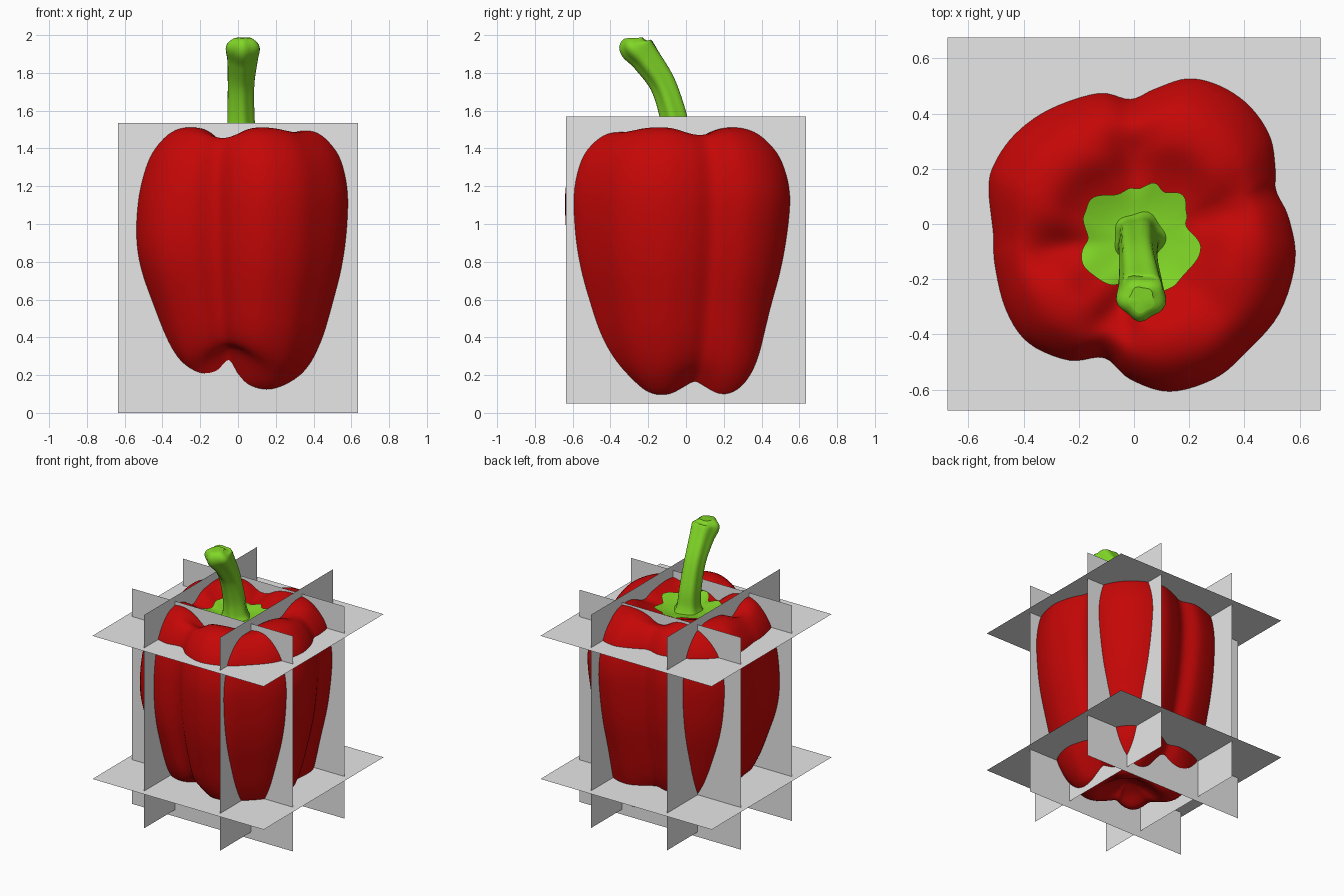
import bpy, bmesh, math
from mathutils import Vector

if "Cube" in bpy.data.objects:
    bpy.data.objects.remove(bpy.data.objects["Cube"])

def material(name, rgb):
    m = bpy.data.materials.new(name)
    m.diffuse_color = (*rgb, 1)
    m.use_nodes = True
    m.node_tree.nodes["Principled BSDF"].inputs["Base Color"].default_value = m.diffuse_color
    return m

RED = material("pepper red", (0.56, 0.002, 0.002))
GREEN = material("stem green", (0.22, 0.68, 0.02))
GREY = material("plane grey", (0.80, 0.80, 0.80))

def add_object(name, bm, mat, smooth=True):
    bmesh.ops.recalc_face_normals(bm, faces=bm.faces)
    me = bpy.data.meshes.new(name)
    bm.to_mesh(me)
    bm.free()
    me.materials.append(mat)
    for p in me.polygons:
        p.use_smooth = smooth
    ob = bpy.data.objects.new(name, me)
    bpy.context.collection.objects.link(ob)
    return ob

def spline(pts, t, closed=False):
    """Catmull-Rom point at parameter t (one unit per control point)."""
    n = len(pts)
    i = math.floor(t)
    f = t - i
    g = lambda k: Vector(pts[k % n] if closed else pts[max(0, min(n - 1, k))])
    a, b, c, d = (g(i + k) for k in (-1, 0, 1, 2))
    return 0.5 * (2 * b + (c - a) * f + (2 * a - 5 * b + 4 * c - d) * f * f
                  + (3 * b - a - 3 * c + d) * f ** 3)

def skin(rings, close_start=True, close_end=True):
    """Join rings of points; the first and last may be capped with a fan."""
    bm = bmesh.new()
    vr = [[bm.verts.new(p) for p in r] for r in rings]
    n = len(vr[0])
    for a, b in zip(vr, vr[1:]):
        for i in range(n):
            j = (i + 1) % n
            bm.faces.new((a[i], a[j], b[j], b[i]))
    for ring, do in ((vr[0], close_start), (vr[-1], close_end)):
        if do:
            c = bm.verts.new(sum((v.co for v in ring), Vector()) / n)
            for i in range(n):
                bm.faces.new((ring[i], ring[(i + 1) % n], c))
    return bm

# Pepper: lobed outline seen from above, and a profile (scale, height)
CENTRE = Vector((0.02, -0.05))
OUTLINE = [(.583, -.134), (.56, .02), (.513, .12), (.51, .19), (.49, .31), (.417, .42),
           (.31, .495), (.193, .523), (.074, .487), (-.013, .451), (-.128, .473),
           (-.305, .415), (-.43, .325), (-.505, .217), (-.525, .126), (-.507, -.036),
           (-.50, -.145), (-.457, -.307), (-.377, -.426), (-.233, -.491), (-.107, -.484),
           (-.016, -.56), (.128, -.606), (.29, -.56), (.40, -.47), (.525, -.325)]
PROFILE = [(0, 1.41), (.2, 1.415), (.4, 1.45), (.6, 1.51), (.78, 1.495), (.92, 1.42),
           (1.01, 1.32), (1.06, 1.16), (1.05, .96), (1.01, .78), (.94, .6), (.85, .4),
           (.75, .25), (.64, .15), (.52, .09), (.38, .09), (.2, .16), (0, .20)]
GROOVES = [(18, .6), (94, .8), (187, .8), (254, 1.0), (-45, .35)]  # angle, depth

def bell(x, width):
    return math.exp(-(x / width) ** 2)

def angle_gap(a, b):
    return (a - b + 180) % 360 - 180

def pepper_point(u, t, lift=0):
    d = spline(OUTLINE, u, True) - CENTRE
    ang = math.degrees(math.atan2(d.y, d.x))
    near = lambda a, w: bell(angle_gap(ang, a), w)
    s, z = spline(PROFILE, t)
    s = max(s, 0)
    bulge = (1 + .09 * near(212, 32) * bell(z - .85, .35)
             + .07 * near(50, 25) * bell(z - .2, .2) + .02 * near(50, 30) * bell(z - 1.15, .2))
    rim = bell(s - .6, .2)
    if t < 8:      # grooves run into the crown
        z -= .09 * rim * sum(w * near(a, 15) for a, w in GROOVES)
    else:          # lobes at the bottom end at different heights
        z += rim * (.12 * sum(w * near(a, 22) for a, w in GROOVES if a > 0)
                    + .06 * near(225, 40) + .10 * near(276, 24) - .05 * near(50, 25)
                    + .03 * near(-50, 20))
    p = CENTRE + d * s * bulge
    return Vector((p.x, p.y, z + lift))

N = 130
us = [len(OUTLINE) * i / N for i in range(N)]
last = len(PROFILE) - 1
ts = [.15 + (last - .3) * k / 75 for k in range(76)]
add_object("pepper_body", skin([[pepper_point(u, t) for u in us] for t in ts]), RED)

# Calyx: ragged green patch lying on the sunken crown
def calyx_edge(u):
    a = 2 * math.pi * u / len(OUTLINE)
    return 1.83 + .10 * math.cos(6 * a + .6) + .06 * math.cos(11 * a) - .15 * math.sin(a)

add_object("calyx", skin([[pepper_point(u, .15 + (calyx_edge(u) - .15) * k / 8, .012)
                           for u in us] for k in range(9)], True, False), GREEN)

# Stem: ribbed tube bending to the front; path points with radius
PATH = [(.02, -.05, 1.41, .10), (.017, -.052, 1.46, .078), (.014, -.065, 1.57, .070),
        (.015, -.120, 1.74, .068), (.024, -.205, 1.87, .077), (.027, -.265, 1.945, .086),
        (.027, -.273, 1.985, .045)]
rings = []
for k in range(37):
    t = (len(PATH) - 1) * k / 36
    p = spline(PATH, t)
    tangent = (spline(PATH, min(t + .1, 6)) - spline(PATH, max(t - .1, 0))).to_3d().normalized()
    tangent = tangent.lerp(Vector((0, 0, 1)), .6 * (t / 6) ** 4).normalized()
    side = Vector((1, 0, 0))
    up = tangent.cross(side).normalized()
    ring = []
    for i in range(36):
        a = 2 * math.pi * i / 36
        r = p[3] * (1 + .07 * math.cos(5 * a + .4 * t))
        ring.append(p.to_3d() + side * r * math.cos(a) + up * r * math.sin(a))
    rings.append(ring)
stem = add_object("stem", skin(rings), GREEN)
bpy.context.view_layer.objects.active = stem
stem.select_set(True)
bpy.ops.object.shade_smooth_by_angle(angle=math.radians(40))

# Cutting planes: two across each axis
def plane(name, centre, a, b):
    c, a, b = Vector(centre), Vector(a), Vector(b)
    bm = bmesh.new()
    bm.faces.new([bm.verts.new(c + a * i + b * j)
                  for i, j in ((-1, -1), (1, -1), (1, 1), (-1, 1))])
    add_object(name, bm, GREY, False)

for tag, x in (("left", -.295), ("right", .303)):
    plane("side_plane_" + tag, (x, 0, .81), (0, .635, 0), (0, 0, .76))
for tag, y, z0, z1 in (("front", -.286, 0, 1.535), ("back", .29, .015, 1.527)):
    plane("cross_plane_" + tag, (0, y, (z0 + z1) / 2), (.635, 0, 0), (0, 0, (z1 - z0) / 2))
for tag, z in (("lower", .315), ("upper", 1.335)):
    plane("level_plane_" + tag, (0, 0, z), (.675, 0, 0), (0, .675, 0))
